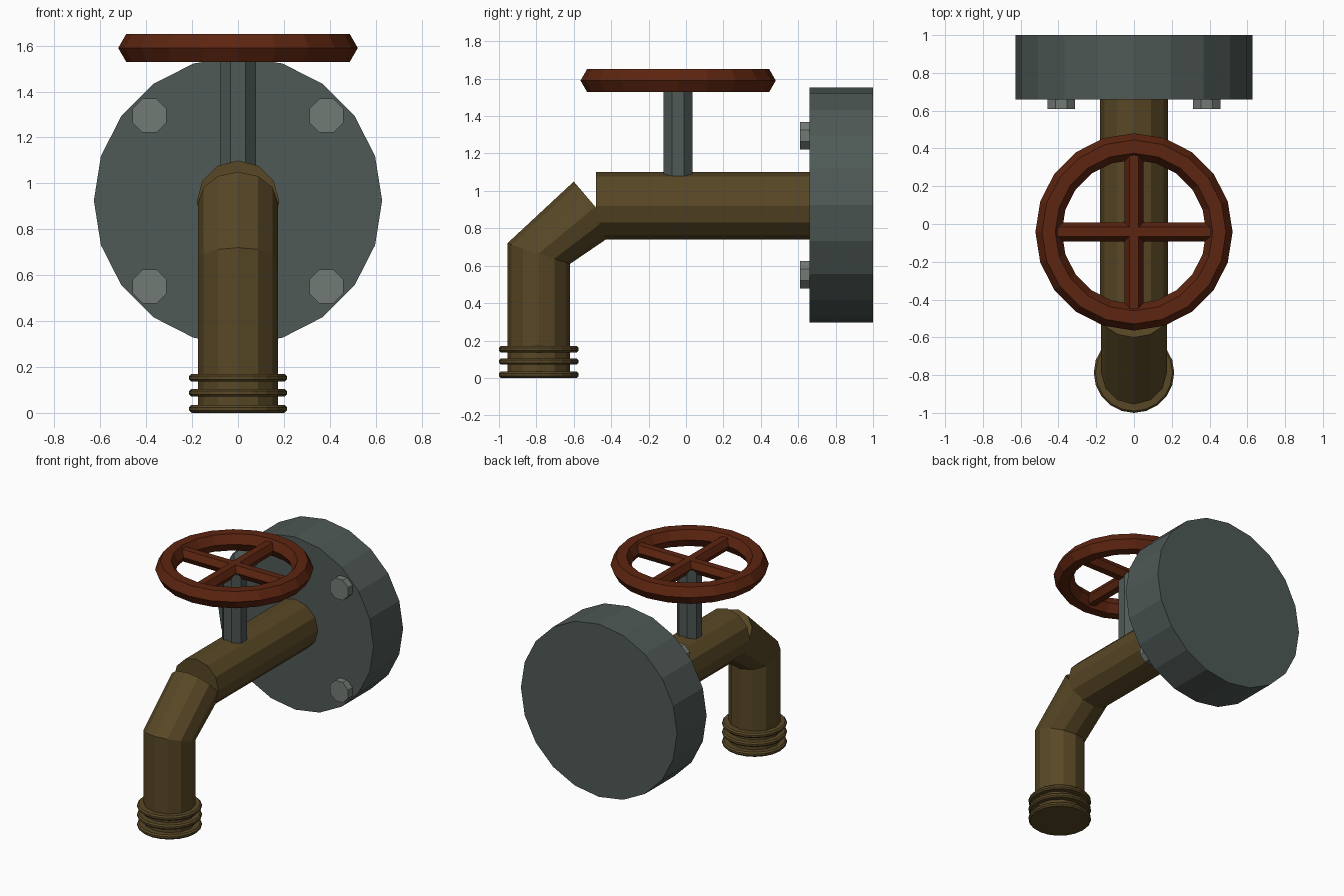
import bpy, bmesh, math
from mathutils import Vector

if "Cube" in bpy.data.objects:
    bpy.data.objects.remove(bpy.data.objects["Cube"])


def material(name, rgb):
    m = bpy.data.materials.new(name)
    m.diffuse_color = (*rgb, 1)
    m.use_nodes = True
    m.node_tree.nodes["Principled BSDF"].inputs["Base Color"].default_value = m.diffuse_color
    return m


BRASS = material("aged_brass", (0.098, 0.064, 0.019))
IRON = material("grey_iron", (0.077, 0.100, 0.092))
STEEL = material("pale_steel", (0.17, 0.195, 0.175))
RED = material("rust_red", (0.110, 0.018, 0.005))


def loft(name, rings, mat, closed=False):
    """Skin a list of vertex rings; cap the ends unless the loft is a loop."""
    bm = bmesh.new()
    vs = [[bm.verts.new(p) for p in r] for r in rings]
    n = len(vs[0])
    pairs = list(zip(vs, vs[1:])) + ([(vs[-1], vs[0])] if closed else [])
    for a, b in pairs:
        for i in range(n):
            j = (i + 1) % n
            bm.faces.new((a[i], a[j], b[j], b[i]))
    if not closed:
        bm.faces.new(vs[0])
        bm.faces.new(vs[-1])
    bmesh.ops.recalc_face_normals(bm, faces=bm.faces)
    me = bpy.data.meshes.new(name)
    bm.to_mesh(me)
    bm.free()
    me.materials.append(mat)
    ob = bpy.data.objects.new(name, me)
    bpy.context.collection.objects.link(ob)
    return ob


def ring(centre, u, v, n, turn=0.0):
    """Polygon of n points around centre, spanned by half-axes u and v."""
    c, u, v = Vector(centre), Vector(u), Vector(v)
    return [c + u * math.cos(a) + v * math.sin(a)
            for a in (2 * math.pi * i / n + turn for i in range(n))]


def cyl_y(name, x, z, r, y0, y1, n, mat, turn=0.0):
    return loft(name, [ring((x, y, z), (r, 0, 0), (0, 0, r), n, turn) for y in (y0, y1)], mat)


# wall flange and its four bolts
cyl_y("wall_flange", 0, 0.925, 0.628, 0.66, 1.0, 20, IRON)
for sx in (-1, 1):
    for sz in (-1, 1):
        cyl_y("flange_bolt", sx * 0.385, 0.923 + sz * 0.372, 0.08, 0.61, 0.67, 8, STEEL, math.pi / 8)

# horizontal pipe
cyl_y("main_pipe", 0, 0.92, 0.18, -0.48, 0.68, 12, BRASS)

# bent spout: each section is given by its outer and inner (y, z) points
sections = [((-0.60, 1.05), (-0.37, 0.78)),
            ((-0.955, 0.72), (-0.62, 0.61)),
            ((-0.955, 0.005), (-0.62, 0.005))]
rings = []
for (y0, z0), (y1, z1) in sections:
    rings.append(ring((0, (y0 + y1) / 2, (z0 + z1) / 2), (0.174, 0, 0),
                      (0, (y0 - y1) / 2, (z0 - z1) / 2), 12))
loft("spout", rings, BRASS)

# hose thread ridges
for z in (0.0, 0.071, 0.136):
    loft("thread_ridge", [ring((0, -0.787, z + dz), (r, 0, 0), (0, r, 0), 20)
                          for dz, r in ((0, 0.203), (0.01, 0.213), (0.024, 0.213), (0.034, 0.203))], BRASS)

# valve stem
WY, WZ = -0.042, 1.59
loft("valve_stem", [ring((0, WY, z), (0.084, 0, 0), (0, 0.084, 0), 8, math.pi / 8)
                    for z in (1.0, 1.58)], IRON)

# hand wheel rim with a six-sided section
rim = []
for i in range(20):
    a = 2 * math.pi * i / 20
    d = Vector((math.cos(a), math.sin(a), 0))
    rim.append(ring(Vector((0, WY, WZ)) + d * 0.452, d * 0.07, (0, 0, 0.07), 6))
loft("wheel_rim", rim, RED, closed=True)

# two crossing spokes
for d, side in (((1, 0, 0), (0, 1, 0)), ((0, 1, 0), (1, 0, 0))):
    d, side = Vector(d), Vector(side)
    loft("wheel_spoke", [ring(Vector((0, WY, WZ)) + d * s * 0.42, side * 0.05, (0, 0, 0.05), 6)
                         for s in (-1, 1)], RED)
